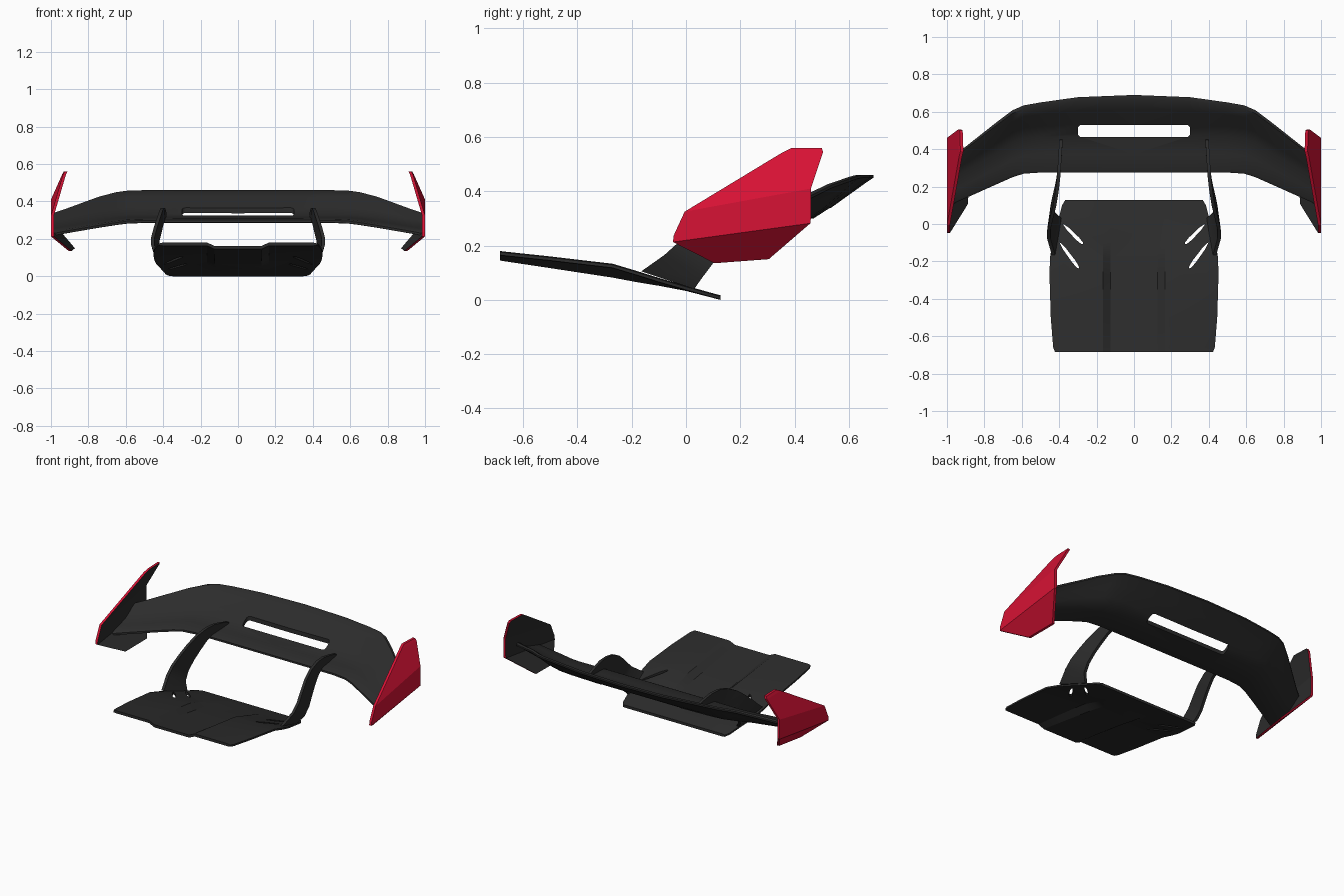
import bpy, bmesh, math
from mathutils import Vector

if "Cube" in bpy.data.objects:
    bpy.data.objects.remove(bpy.data.objects["Cube"])


def material(name, rgb):
    m = bpy.data.materials.new(name)
    m.diffuse_color = (*rgb, 1)
    m.use_nodes = True
    m.node_tree.nodes["Principled BSDF"].inputs["Base Color"].default_value = m.diffuse_color
    return m


DARK = material("dark_grey", (0.025, 0.025, 0.025))
RED = material("red", (0.68, 0.006, 0.035))


def finish(name, bm, mats):
    bmesh.ops.recalc_face_normals(bm, faces=bm.faces)
    me = bpy.data.meshes.new(name)
    bm.to_mesh(me)
    bm.free()
    for m in mats:
        me.materials.append(m)
    ob = bpy.data.objects.new(name, me)
    bpy.context.collection.objects.link(ob)
    return ob


def slab(name, rows, offset, mats=(DARK,)):
    """Thick sheet: a grid of points, its offset copy and a rim joining them."""
    bm = bmesh.new()
    top = [[bm.verts.new(p) for p in r] for r in rows]
    bot = [[bm.verts.new(Vector(p) + Vector(offset(j))) for j, p in enumerate(r)] for r in rows]
    n, m = len(rows), len(rows[0])
    for i in range(n - 1):
        for j in range(m - 1):
            for k, g in enumerate((top, bot)):
                f = bm.faces.new((g[i][j], g[i + 1][j], g[i + 1][j + 1], g[i][j + 1]))
                f.material_index = k if len(mats) > 1 else 0
    ring = ([(i, 0) for i in range(n)] + [(n - 1, j) for j in range(1, m)]
            + [(i, m - 1) for i in range(n - 2, -1, -1)] + [(0, j) for j in range(m - 2, 0, -1)])
    for (a, b), (c, d) in zip(ring, ring[1:] + ring[:1]):
        bm.faces.new((top[a][b], top[c][d], bot[c][d], bot[a][b]))
    return finish(name, bm, mats)


def cut(ob, outlines):
    """Cut vertical holes with the given xy outlines."""
    bm = bmesh.new()
    for pts in outlines:
        lo = [bm.verts.new((x, y, -1)) for x, y in pts]
        hi = [bm.verts.new((x, y, 1)) for x, y in pts]
        bm.faces.new(lo)
        bm.faces.new(hi)
        for i in range(len(pts)):
            k = (i + 1) % len(pts)
            bm.faces.new((lo[i], lo[k], hi[k], hi[i]))
    cutter = finish("cutter", bm, (DARK,))
    cutter.hide_render = True
    mod = ob.modifiers.new("cut", 'BOOLEAN')
    mod.operation, mod.solver, mod.object = 'DIFFERENCE', 'EXACT', cutter
    bpy.context.view_layer.objects.active = ob
    bpy.ops.object.modifier_apply(modifier=mod.name)
    bpy.data.objects.remove(cutter)


def smooth(ob, deg):
    bpy.ops.object.select_all(action='DESELECT')
    ob.select_set(True)
    bpy.context.view_layer.objects.active = ob
    bpy.ops.object.shade_smooth_by_angle(angle=math.radians(deg))


def flip(rows, s):
    return [[(s * x, y, z) for x, y, z in r] for r in rows]


# Wing: stations of x, then (y, z) of front edge, crease and rear edge
stations = [
    (0.00, (.275, .300), (.470, .322), (.690, .460)),
    (0.30, (.275, .300), (.470, .322), (.678, .460)),
    (0.50, (.275, .299), (.466, .324), (.650, .460)),
    (0.59, (.269, .295), (.460, .326), (.634, .457)),
    (0.65, (.250, .287), (.438, .324), (.608, .448)),
    (0.74, (.210, .273), (.378, .312), (.540, .424)),
    (0.93, (.125, .240), (.268, .283), (.390, .350)),
    (0.983, (.100, .230), (.238, .274), (.350, .332))]


def wing_row(x, f, m, r):
    mix = lambda a, b, t, h=0: (x, a[0] + (b[0] - a[0]) * t, a[1] + (b[1] - a[1]) * t + h)
    return [mix(f, m, 0), mix(f, m, .08, .006), mix(f, m, .5, .003), mix(f, m, 1, .003),
            mix(m, r, .3, .005), mix(m, r, .65, .014), mix(m, r, .9, .014), mix(m, r, 1)]


half = [wing_row(*s) for s in stations]
thick = [.012, .022, .024, .025, .028, .030, .025, .010]
wing = slab("wing", flip(half, -1)[:0:-1] + half, lambda j: (0, 0, -thick[j]))

# Rounded slot along the wing crease
slot = []
for cx, cy, a0 in ((.28, .51, 0), (-.28, .51, 90), (-.28, .485, 180), (.28, .485, 270)):
    for k in range(5):
        a = math.radians(a0 + k * 22.5)
        slot.append((cx + .02 * math.cos(a), cy + .02 * math.sin(a)))
cut(wing, [slot])
smooth(wing, 40)

# Deck panel: y, half width, lobe height, channel depth
deck = [(-.685, .422, .180, .018), (-.66, .432, .177, .019), (-.50, .445, .160, .026),
        (-.27, .452, .133, .034), (-.18, .449, .106, .024), (-.10, .437, .081, .012),
        (0, .410, .052, .002), (.10, .385, .024, 0), (.127, .368, .017, 0)]
rows = []
for y, w, z, d in deck:
    r = [(.125, y, z - d), (.165, y, z), (w - .02, y, z), (w, y, z - .004)]
    rows.append([(-a, b, c) for a, b, c in r[::-1]] + r)
panel = slab("deck_panel", rows, lambda j: (0, 0, -.011 if j in (0, 7) else -.017))

# Tapered vent slits on both sides of the deck
slits = []
for s in (-1, 1):
    for a, b in (((.382, .002), (.272, -.108)), ((.400, -.095), (.295, -.237))):
        a, b = Vector((a[0] * s, a[1])), Vector((b[0] * s, b[1]))
        d = (b - a).normalized()
        nrm = Vector((-d.y, d.x))
        slits.append([tuple(a.lerp(b, t) + nrm * w) for t, w in
                      ((0, 0), (.25, .008), (.75, .010), (.95, .006), (1, 0),
                       (.95, -.006), (.75, -.010), (.25, -.008))])
cut(panel, slits)
smooth(panel, 20)

# Swan-neck struts: front and rear edge points from deck to wing top
strut = [
    [(.440, -.165, .105), (.405, .030, .040)],
    [(.464, -.080, .165), (.440, .062, .085)],
    [(.464, -.030, .210), (.446, .100, .135)],
    [(.450, .030, .262), (.437, .145, .190)],
    [(.435, .090, .308), (.425, .195, .240)],
    [(.422, .165, .347), (.415, .245, .282)],
    [(.413, .240, .365), (.409, .290, .302)],
    [(.408, .310, .366), (.406, .340, .305)],
    [(.403, .390, .350), (.402, .400, .310)],
    [(.399, .450, .332), (.399, .452, .315)]]
# Folded end plates: lower, middle and upper facets, red outside and dark inside
plate = [
    [(.905, .105, .135), (.888, .305, .150)],
    [(1.0, -.048, .213), (1.0, .458, .282)],
    [(1.0, -.045, .238), (1.0, .460, .300)],
    [(1.0, -.005, .325), (1.0, .460, .410)],
    [(.936, .355, .543), (.940, .505, .545)],
    [(.928, .390, .560), (.932, .500, .560)]]
for s, side in ((-1, "left"), (1, "right")):
    smooth(slab(side + "_strut", flip(strut, s), lambda j: (-.018 * s, 0, 0)), 35)
    slab(side + "_end_plate", flip(plate, s), lambda j: (-.016 * s, 0, 0), (RED, DARK))
